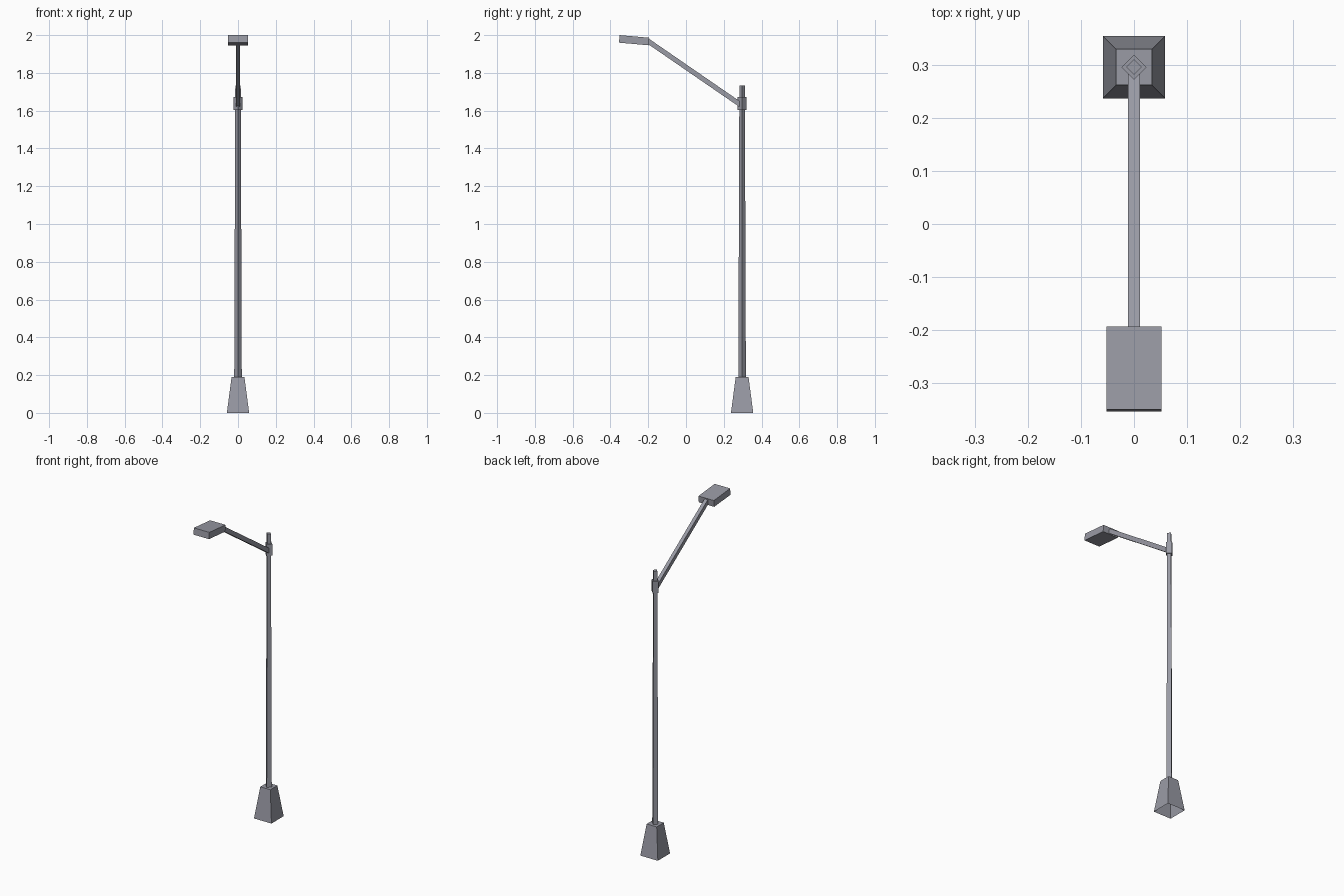
import bpy, bmesh, math
from mathutils import Vector, Matrix

if "Cube" in bpy.data.objects:
    bpy.data.objects.remove(bpy.data.objects["Cube"])

POLE_Y = 0.297

grey = bpy.data.materials.new("blue_grey_metal")
grey.diffuse_color = (0.32, 0.325, 0.375, 1)
grey.use_nodes = True
grey.node_tree.nodes["Principled BSDF"].inputs["Base Color"].default_value = grey.diffuse_color


def finish(bm, name):
    bmesh.ops.recalc_face_normals(bm, faces=bm.faces)
    mesh = bpy.data.meshes.new(name)
    bm.to_mesh(mesh)
    bm.free()
    mesh.materials.append(grey)
    obj = bpy.data.objects.new(name, mesh)
    bpy.context.collection.objects.link(obj)
    return obj


def prism(name, r0, r1, z0, z1, turn=0.0, open_bottom=False):
    """Four-sided tapered column around the pole axis; r is the corner radius."""
    bm = bmesh.new()
    m = Matrix.Translation((0, POLE_Y, (z0 + z1) / 2)) @ Matrix.Rotation(turn, 4, 'Z')
    bmesh.ops.create_cone(bm, cap_ends=True, segments=4, radius1=r0, radius2=r1,
                          depth=z1 - z0, matrix=m)
    bmesh.ops.recalc_face_normals(bm, faces=bm.faces)
    if open_bottom:
        low = [f for f in bm.faces if f.normal.z < -0.9]
        bmesh.ops.delete(bm, geom=low, context='FACES_ONLY')
    return finish(bm, name)


def bar(name, start, end, width, thick):
    """Box running between two points in the y-z plane."""
    a, b = Vector(start), Vector(end)
    d = b - a
    pitch = math.atan2(d.z, -d.y)
    bm = bmesh.new()
    m = (Matrix.Translation((a + b) / 2) @ Matrix.Rotation(-pitch, 4, 'X')
         @ Matrix.Diagonal((width, d.length, thick, 1)))
    bmesh.ops.create_cube(bm, size=1, matrix=m)
    return finish(bm, name)


# flared square foot, hollow underneath
s = math.sqrt(2)
prism("foot", 0.059 * s, 0.034 * s, 0, 0.19, math.pi / 4, open_bottom=True)
# tapered diamond pole and the collar that holds the arm
prism("pole", 0.020, 0.0145, 0.19, 1.733)
prism("collar", 0.0237, 0.0237, 1.603, 1.673)
# rising arm and tilted lamp head
bar("arm", (0, 0.288, 1.632), (0, -0.205, 1.971), 0.022, 0.026)
bar("lamp_head", (0, -0.196, 1.966), (0, -0.353, 1.98), 0.104, 0.040)
